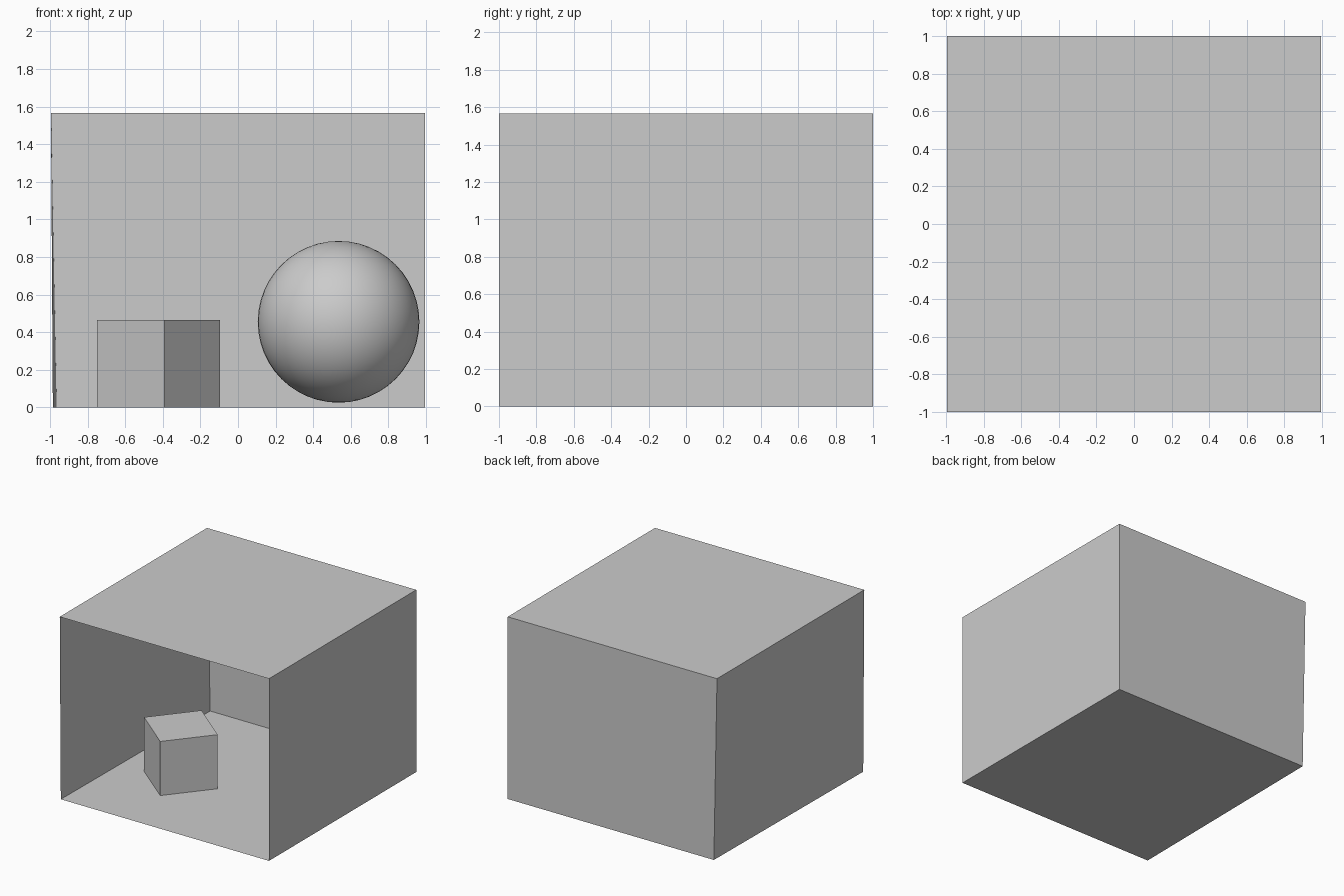
import bpy
import math

cube = bpy.data.objects.get("Cube")
if cube:
    bpy.data.objects.remove(cube, do_unlink=True)

grey = bpy.data.materials.new("plain_grey")
grey.use_nodes = True
colour = (0.6, 0.6, 0.6, 1)
grey.diffuse_color = colour
grey.node_tree.nodes["Principled BSDF"].inputs["Base Color"].default_value = colour

HEIGHT = 1.566
RIGHT = 0.995


def sheet(name, verts, faces):
    """Thin flat panel made of a few corner points."""
    mesh = bpy.data.meshes.new(name)
    mesh.from_pydata(verts, [], faces)
    mesh.materials.append(grey)
    obj = bpy.data.objects.new(name, mesh)
    bpy.context.collection.objects.link(obj)
    return obj


def rect(x0, x1, y0, y1, z):
    return [(x0, y0, z), (x1, y0, z), (x1, y1, z), (x0, y1, z)]


# Room corners: the left-hand wall leans out slightly
floor = [(-0.985, -1, 0), (RIGHT, -1, 0), (RIGHT, 1, 0), (-0.965, 1, 0)]
top = rect(-0.995, RIGHT, -1, 1, HEIGHT)
quad = [(0, 1, 2, 3)]

sheet("floor", floor, quad)
sheet("back_wall", [floor[3], floor[2], top[2], top[3]], quad)
sheet("right_wall", [floor[0], floor[3], top[3], top[0]], quad)
sheet("left_wall", [floor[2], floor[1], top[1], top[2]], quad)

# Ceiling frame with a flush light panel in its opening
light = rect(-0.227, 0.236, -0.182, 0.192, HEIGHT)
ring = [(i, i + 4, (i + 1) % 4 + 4, (i + 1) % 4) for i in range(4)]
sheet("ceiling", top + light, ring)
sheet("ceiling_light", light, [(3, 2, 1, 0)])

# Turned block on the floor
SIDE = 0.465
bpy.ops.mesh.primitive_cube_add(size=SIDE, location=(-0.4225, -0.1725, SIDE / 2),
                                rotation=(0, 0, math.radians(50.7)))
block = bpy.context.object
block.name = "block"
block.data.materials.append(grey)

# Ball hovering just above the floor
bpy.ops.mesh.primitive_uv_sphere_add(segments=48, ring_count=24, radius=0.43,
                                     location=(0.535, 0.47, 0.455))
ball = bpy.context.object
ball.name = "ball"
ball.data.materials.append(grey)
bpy.ops.object.shade_smooth()
